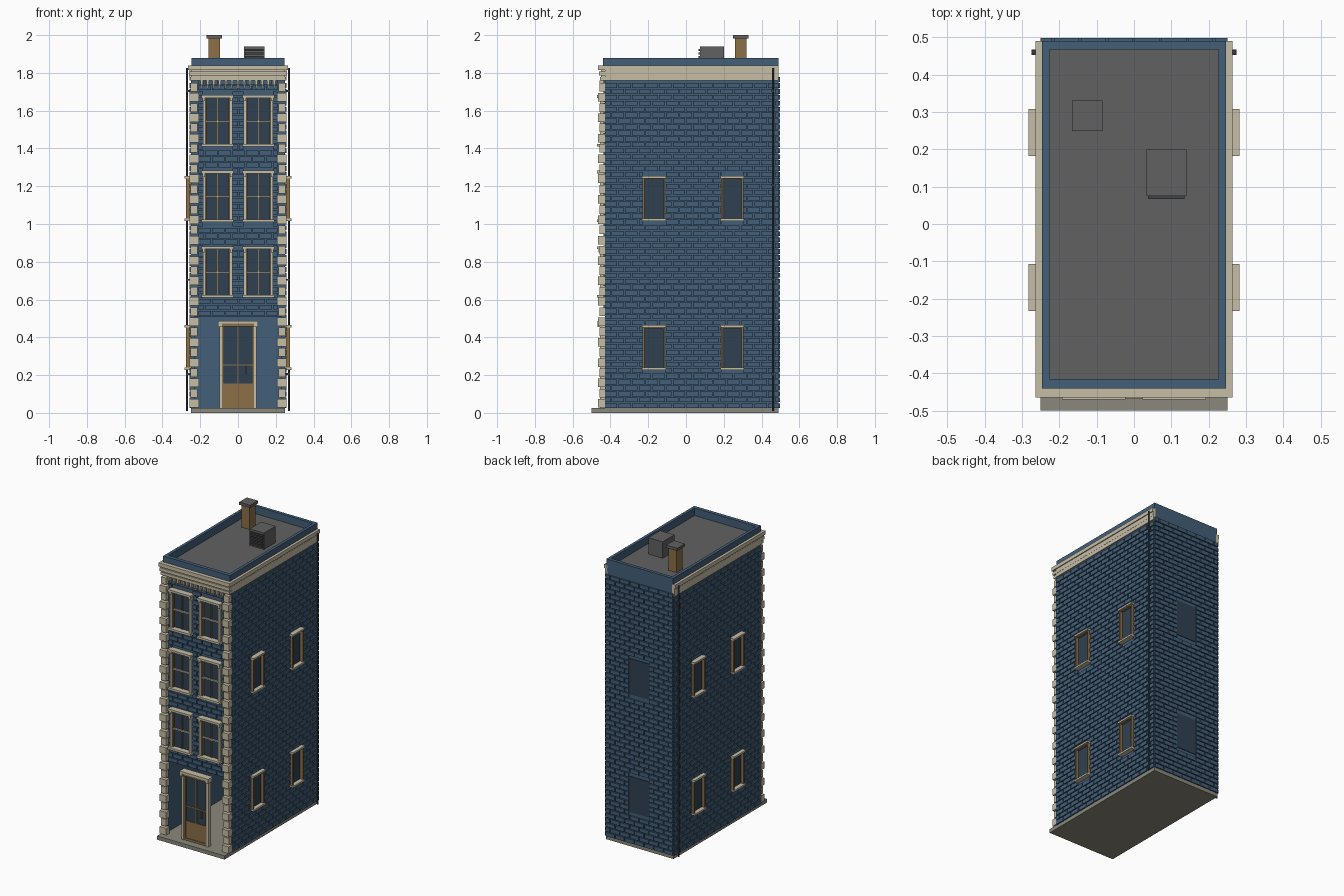
import bpy, bmesh, math
from mathutils import Matrix

if "Cube" in bpy.data.objects:
    bpy.data.objects.remove(bpy.data.objects["Cube"], do_unlink=True)


def material(name, rgb):
    lin = [(c / 255 / 12.92) if c < 11 else ((c / 255 + 0.055) / 1.055) ** 2.4 for c in rgb]
    m = bpy.data.materials.new(name)
    m.use_nodes = True
    m.diffuse_color = (*lin, 1)
    m.node_tree.nodes["Principled BSDF"].inputs["Base Color"].default_value = (*lin, 1)
    return m


BLUE = material("blue brick", (67, 95, 121))
CREAM = material("cream trim", (198, 189, 166))
GLASS = material("dark glass", (48, 64, 80))
WOOD = material("brown wood", (139, 112, 72))
ROOF = material("roof grey", (97, 97, 97))
STONE = material("pavement stone", (139, 137, 124))
IRON = material("dark iron", (66, 68, 72))


class Part:
    """Collects boxes into one object of one colour."""

    def __init__(self, name, mat):
        self.name, self.mat, self.bm = name, mat, bmesh.new()

    def box(self, x, y, z):
        size = [abs(b - a) for a, b in (x, y, z)]
        mid = [(a + b) / 2 for a, b in (x, y, z)]
        bmesh.ops.create_cube(self.bm, size=1,
                              matrix=Matrix.Translation(mid) @ Matrix.Diagonal((*size, 1)))

    def tube(self, x, y, z, r):
        bmesh.ops.create_cone(self.bm, cap_ends=True, segments=8, radius1=r, radius2=r,
                              depth=z[1] - z[0],
                              matrix=Matrix.Translation((x, y, (z[0] + z[1]) / 2)))

    def done(self):
        me = bpy.data.meshes.new(self.name)
        self.bm.to_mesh(me)
        self.bm.free()
        me.materials.append(self.mat)
        ob = bpy.data.objects.new(self.name, me)
        bpy.context.scene.collection.objects.link(ob)


W, FRONT, BACK, TOP = 0.25, -0.43, 0.49, 1.76
SIDES = (-1, 1)
COURSE, BRICK, JOINT = 0.0314, 0.072, 0.006


def cut(spans, lo, hi):
    out = []
    for a, b in spans:
        out += [(a, min(b, lo)), (max(a, hi), b)] if b > lo and a < hi else [(a, b)]
    return [s for s in out if s[1] - s[0] > 0.004]


def bricks(name, span, z0, z1, holes, place):
    """Running bond along a span, trimmed around holes (lo, hi, bottom, top)."""
    part = Part(name, BLUE)
    for row in range(int((z1 - z0) / COURSE + 0.5)):
        z = z0 + row * COURSE
        zs = (z, z + COURSE - JOINT)
        a = span[0] - (row % 2) * BRICK / 2
        while a < span[1]:
            pieces = [(max(a, span[0]), min(a + BRICK - JOINT, span[1]))]
            for lo, hi, bottom, top in holes:
                if zs[1] > bottom and zs[0] < top:
                    pieces = cut(pieces, lo, hi)
            for p in pieces:
                if p[1] - p[0] > 0.004:
                    place(part, p, zs)
            a += BRICK
    part.done()


# Ground slab and hollow wall shell
slab = Part("ground_slab", STONE)
slab.box((-W, W), (-0.5, BACK), (0, 0.025))
slab.done()
walls = Part("walls", BLUE)
for s in SIDES:
    walls.box((s * W, s * (W - 0.02)), (FRONT, BACK), (0.01, TOP))
walls.box((-W, W), (BACK - 0.02, BACK), (0.01, TOP))
walls.box((-W, W), (FRONT, FRONT + 0.02), (0.51, TOP))
walls.done()

# Window positions
side_cols, side_rows = (-0.17, 0.245), (0.23, 1.02)
front_cols, front_rows = (-0.108, 0.108), (0.61, 1.01, 1.41)
side_holes = [(y - 0.058, y + 0.058, z, z + 0.23) for y in side_cols for z in side_rows]
back_holes = [(-0.078, 0.078, z, z + 0.24) for z in side_rows]
front_holes = [(x - 0.078, x + 0.078, z, z + 0.27) for x in front_cols for z in front_rows]

# Brick courses
for s, label in ((1, "left"), (-1, "right")):
    bricks(label + "_bricks", (FRONT, BACK), 0.025, TOP, side_holes,
           lambda p, a, z, s=s: p.box((s * (W - 0.005), s * (W + 0.008)), a, z))
bricks("back_bricks", (-W, W), 0.025, 1.78, back_holes,
       lambda p, a, z: p.box(a, (BACK - 0.005, BACK + 0.008), z))
bricks("front_bricks", (-0.21, 0.21), 0.515, TOP, front_holes,
       lambda p, a, z: p.box(a, (FRONT - 0.008, FRONT + 0.005), z))

# Corner quoins
quoins = Part("quoins", CREAM)
for i in range(32):
    z = 0.028 + i * 0.054
    inner, out = ((0.207, -0.465), (0.214, -0.457))[i % 2]
    for s in SIDES:
        quoins.box((s * inner, s * (0.252 if i % 2 else 0.256)), (out, FRONT), (z, z + 0.045))
quoins.done()

# Front windows
glass = Part("window_glass", GLASS)
trim = Part("window_surrounds", CREAM)
wood = Part("window_frames", WOOD)
for x in front_cols:
    for z in front_rows:
        glass.box((x - 0.07, x + 0.07), (FRONT - 0.004, FRONT), (z, z + 0.265))
        for s in SIDES:
            trim.box((x + s * 0.064, x + s * 0.078), (-0.455, FRONT), (z, z + 0.265))
            wood.box((x + s * 0.058, x + s * 0.064), (-0.447, FRONT), (z + 0.01, z + 0.26))
            trim.box((x + s * 0.066, x + s * 0.08), (-0.464, FRONT), (z + 0.24, z + 0.258))
        trim.box((x - 0.085, x + 0.085), (-0.47, FRONT), (z + 0.258, z + 0.272))
        trim.box((x - 0.085, x + 0.085), (-0.47, FRONT), (z, z + 0.014))
        trim.box((x - 0.06, x + 0.06), (-0.445, FRONT), (z + 0.13, z + 0.139))
        wood.box((x - 0.003, x + 0.003), (-0.441, FRONT), (z + 0.01, z + 0.26))

# Side windows
for s in SIDES:
    for y in side_cols:
        for z in side_rows:
            glass.box((s * W, s * (W + 0.004)), (y - 0.055, y + 0.055), (z, z + 0.23))
            for t in SIDES:
                wood.box((s * W, s * 0.274), (y + t * 0.05, y + t * 0.059), (z, z + 0.23))
            wood.box((s * W, s * 0.27), (y - 0.05, y + 0.05), (z + 0.218, z + 0.226))
            for h in (0, 0.225):
                trim.box((s * W, s * 0.282), (y - 0.063, y + 0.063), (z + h - 0.003, z + h + 0.009))

# Back windows
for z in side_rows:
    glass.box((-0.076, 0.076), (BACK, BACK + 0.004), (z, z + 0.24))
for part in (glass, trim, wood):
    part.done()

# Entrance door
surround = Part("door_surround", CREAM)
for s in SIDES:
    surround.box((s * 0.084, s * 0.099), (-0.455, -0.425), (0.025, 0.47))
    surround.box((s * 0.086, s * 0.106), (-0.468, -0.425), (0.455, 0.475))
surround.box((-0.106, 0.106), (-0.468, -0.42), (0.473, 0.487))
surround.done()
door = Part("door", WOOD)
for s in SIDES:
    door.box((s * 0.074, s * 0.084), (-0.45, -0.425), (0.025, 0.47))
door.box((-0.084, 0.084), (-0.462, -0.425), (0.458, 0.473))
door.box((-0.075, 0.075), (-0.446, -0.43), (0.04, 0.155))
door.box((-0.084, 0.084), (-0.45, -0.425), (0.025, 0.04))
door.box((-0.003, 0.003), (-0.445, -0.43), (0.15, 0.46))
door.box((-0.075, 0.075), (-0.444, -0.43), (0.25, 0.256))
door.box((0.04, 0.046), (-0.455, -0.44), (0.2, 0.25))
door.done()
pane = Part("door_glass", GLASS)
pane.box((-0.075, 0.075), (-0.441, -0.434), (0.15, 0.46))
pane.done()

# Stepped cornice on front and sides, with brackets below
cornice = Part("cornice", CREAM)
for z, h, out in ((1.76, 0.018, 0.0), (1.785, 0.022, 0.004), (1.815, 0.025, 0.009)):
    cornice.box((-0.255 - out, 0.255 + out), (-0.456 - out, FRONT + 0.01), (z, z + h))
    for s in SIDES:
        cornice.box((s * 0.24, s * (0.255 + out)), (FRONT, BACK), (z, z + h))
for s in SIDES:
    cornice.box((s * 0.24, s * 0.258), (FRONT, BACK), (TOP, 1.835))
cornice.box((-0.25, 0.25), (-0.45, FRONT), (TOP, 1.835))
for i in range(13):
    x = -0.192 + i * 0.032
    cornice.box((x - 0.006, x + 0.006), (-0.458, FRONT), (1.735, TOP))
    cornice.box((x - 0.004, x + 0.004), (-0.448, FRONT), (1.718, 1.735))
cornice.done()

# Parapet ring and flat roof
parapet = Part("parapet", BLUE)
for s in SIDES:
    parapet.box((s * 0.227, s * 0.247), (-0.44, BACK), (TOP, 1.88))
parapet.box((-0.227, 0.227), (-0.44, -0.415), (TOP, 1.88))
parapet.box((-0.227, 0.227), (0.468, BACK), (TOP, 1.88))
parapet.done()
roof = Part("roof", ROOF)
roof.box((-0.23, 0.23), (-0.42, 0.47), (1.80, 1.83))
roof.done()

# Chimney
stack = Part("chimney", WOOD)
stack.box((-0.155, -0.095), (0.26, 0.32), (1.82, 1.985))
stack.done()
cap = Part("chimney_cap", ROOF)
cap.box((-0.166, -0.084), (0.249, 0.331), (1.982, 2.0))
cap.done()

# Roof vent with louvres
vent = Part("roof_vent", ROOF)
vent.box((0.033, 0.14), (0.075, 0.2), (1.82, 1.94))
vent.done()
louvres = Part("vent_louvres", IRON)
for i in range(5):
    z = 1.84 + i * 0.019
    louvres.box((0.038, 0.135), (0.067, 0.076), (z, z + 0.011))
louvres.done()

# Downpipes with wall brackets
pipes = Part("downpipes", IRON)
for s in SIDES:
    pipes.tube(s * 0.269, 0.46, (0.01, 1.825), 0.005)
    for i in range(4):
        pipes.box((s * 0.25, s * 0.275), (0.453, 0.467), (0.2 + i * 0.5, 0.21 + i * 0.5))
pipes.done()
